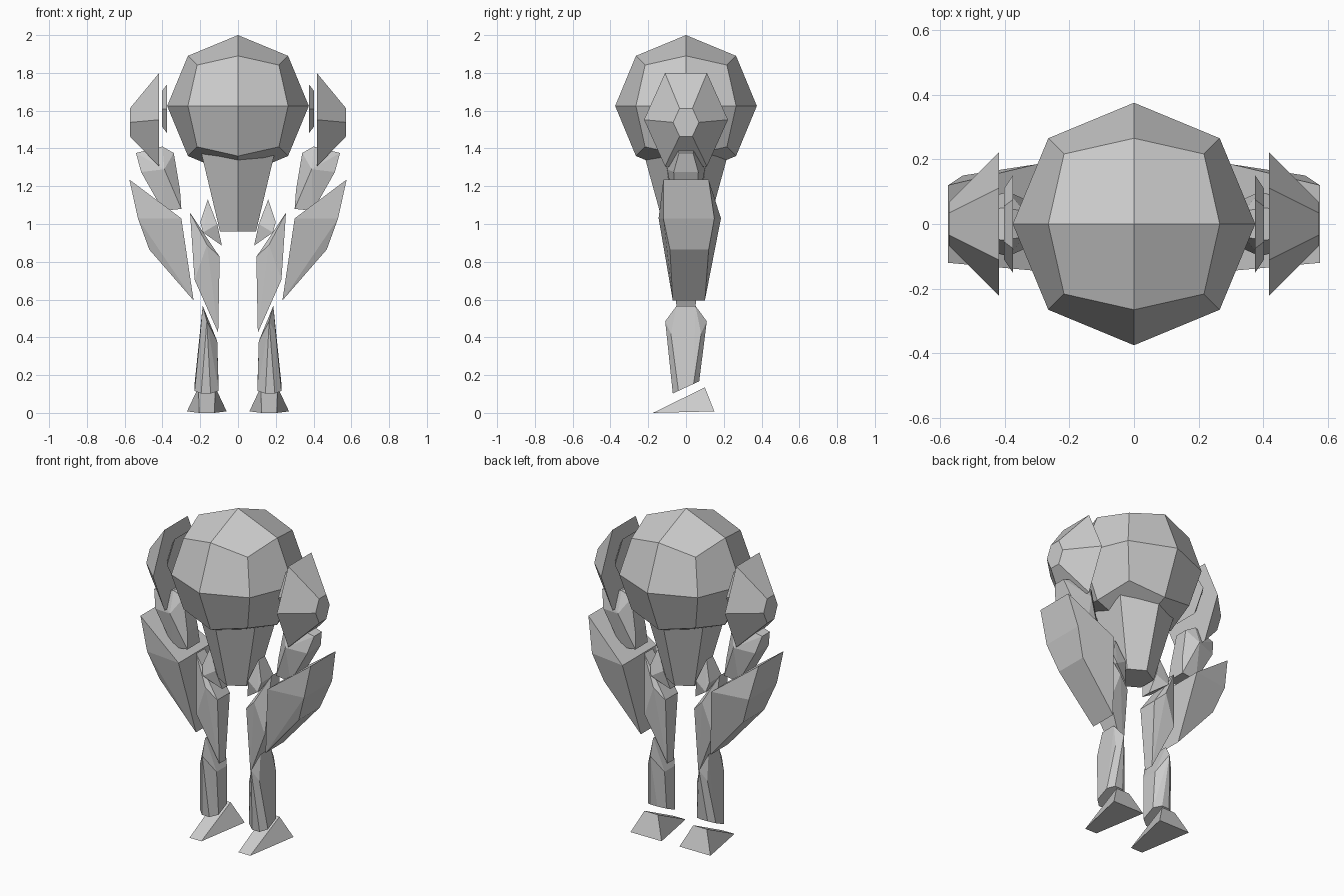
import bpy, bmesh, math
from mathutils import Vector

if "Cube" in bpy.data.objects:
    bpy.data.objects.remove(bpy.data.objects["Cube"])

grey = bpy.data.materials.new("stone_grey")
grey.diffuse_color = (0.6, 0.6, 0.6, 1)
grey.use_nodes = True
grey.node_tree.nodes["Principled BSDF"].inputs["Base Color"].default_value = grey.diffuse_color


def finish(name, bm):
    bmesh.ops.recalc_face_normals(bm, faces=bm.faces)
    mesh = bpy.data.meshes.new(name)
    bm.to_mesh(mesh)
    bm.free()
    mesh.materials.append(grey)
    obj = bpy.data.objects.new(name, mesh)
    bpy.context.collection.objects.link(obj)


def hull(name, pts):
    """Faceted convex block, built on both sides of the body."""
    for side, s in (("right", 1), ("left", -1)):
        bm = bmesh.new()
        for x, y, z in pts:
            bm.verts.new((s * x, y, z))
        res = bmesh.ops.convex_hull(bm, input=bm.verts)
        bmesh.ops.delete(bm, geom=[v for v in bm.verts if not v.link_faces], context='VERTS')
        bmesh.ops.dissolve_limit(bm, angle_limit=math.radians(4),
                                 verts=bm.verts, edges=bm.edges)
        finish(f"{side}_{name}", bm)


def pairs(*pts):
    """Mirror (x, half depth, z) points front to back."""
    return [(x, s * y, z) for x, y, z in pts for s in (-1, 1)]


def hexagon(x, ry, rz, z):
    """Six points around the x axis, corners pointing front and back."""
    return [(x, ry * math.cos(k * math.pi / 3), z + rz * math.sin(k * math.pi / 3))
            for k in range(6)]


# Head: cube divided once and rounded to a ball
bm = bmesh.new()
bmesh.ops.create_cube(bm, size=2)
bmesh.ops.subdivide_edges(bm, edges=bm.edges, cuts=1, use_grid_fill=True)
for v in bm.verts:
    v.co = v.co.normalized() * 0.375 + Vector((0, 0, 1.625))
finish("head", bm)

# Torso: six-sided taper with a corner at the front
bm = bmesh.new()
rings = [[bm.verts.new((r * math.sin(k * math.pi / 3), -r * math.cos(k * math.pi / 3), z))
          for k in range(6)] for r, z in ((0.11, 0.96), (0.231, 1.4))]
for k in range(6):
    j = (k + 1) % 6
    bm.faces.new((rings[0][k], rings[0][j], rings[1][j], rings[1][k]))
bm.faces.new(rings[0])
bm.faces.new(rings[1])
finish("torso", bm)

# Shoulders
hull("shoulder_pad", hexagon(0.418, 0.222, 0.285, 1.552) + hexagon(0.572, 0.068, 0.086, 1.538))
hull("shoulder_disc", hexagon(0.375, 0.15, 0.15, 1.61) + hexagon(0.402, 0.11, 0.11, 1.61))

# Arms
hull("upper_arm", pairs((0.54, 0.037, 1.376), (0.40, 0.05, 1.41), (0.34, 0.04, 1.376),
                        (0.513, 0.065, 1.275), (0.39, 0.1, 1.29), (0.307, 0.05, 1.18),
                        (0.30, 0.06, 1.08), (0.397, 0.06, 1.07)))
hull("forearm", [(0.575, -0.12, 1.235), (0.575, 0.12, 1.235),
                 (0.53, -0.12, 1.03), (0.53, 0.15, 1.03),
                 (0.30, -0.145, 1.03), (0.30, 0.185, 1.03),
                 (0.47, -0.085, 0.865), (0.47, 0.12, 0.865),
                 (0.235, -0.07, 0.595), (0.235, 0.10, 0.595),
                 (0.385, -0.11, 1.07), (0.385, 0.13, 1.07)])

# Hips and legs
hull("hip", pairs((0.16, 0.03, 1.13), (0.20, 0.06, 1.01), (0.185, 0.075, 0.955),
                  (0.11, 0.06, 1.0), (0.085, 0.03, 0.885)))
hull("thigh", pairs((0.254, 0.04, 1.06), (0.164, 0.08, 0.89), (0.097, 0.06, 0.826),
                    (0.23, 0.07, 0.705), (0.105, 0.03, 0.424)))
hull("shin", pairs((0.187, 0.05, 0.567), (0.165, 0.11, 0.485), (0.20, 0.08, 0.42),
                   (0.11, 0.05, 0.38)) +
     [(x, y, 0.135 + 0.46 * y) for x, w in ((0.103, 0.04), (0.145, 0.07),
                                            (0.195, 0.07), (0.23, 0.04)) for y in (-w, w)])
hull("foot", [(0.125, -0.175, 0), (0.205, -0.175, 0), (0.06, 0.15, 0.008),
              (0.27, 0.15, 0.008), (0.12, 0.1, 0.135), (0.21, 0.1, 0.135)])
